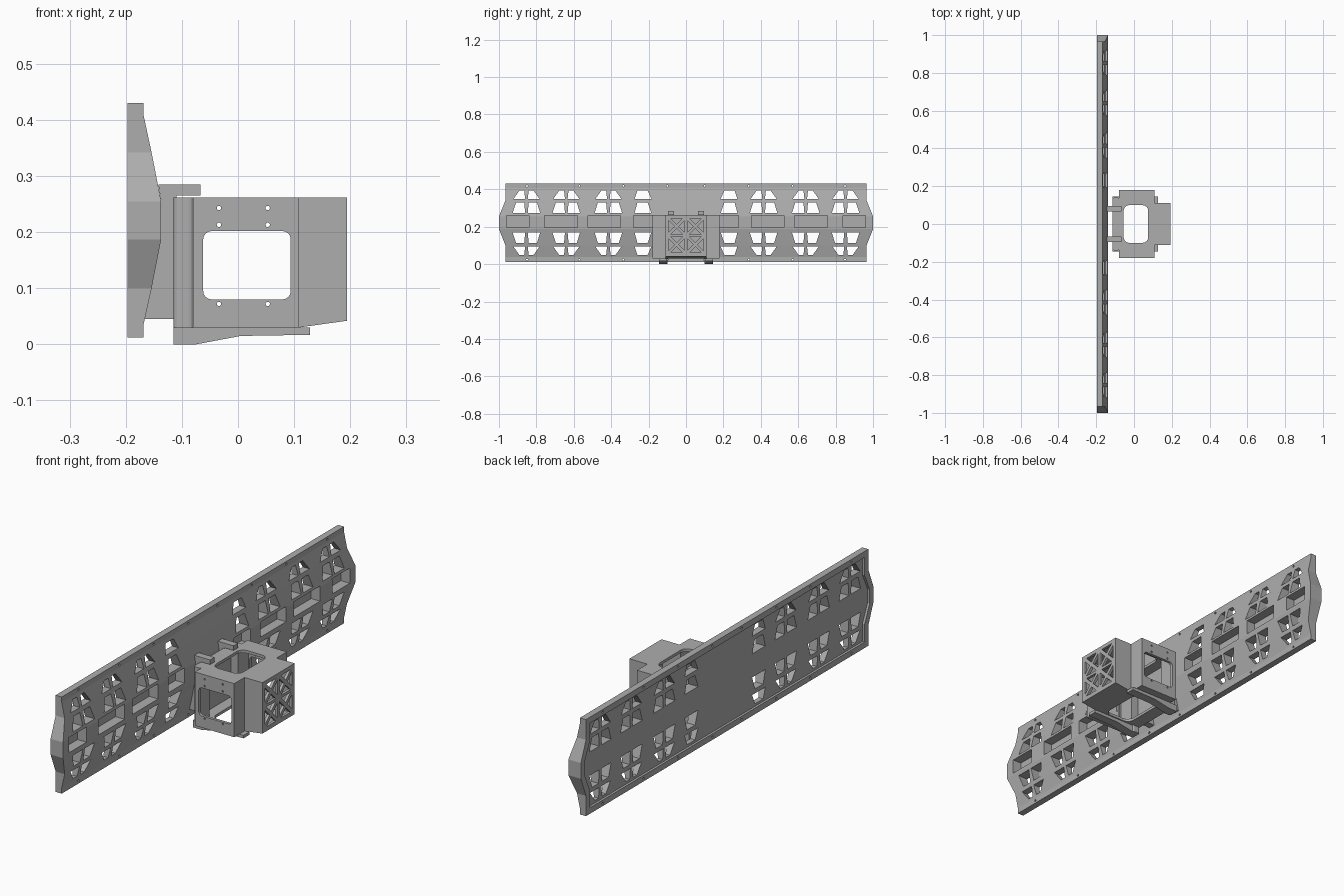
import bpy, bmesh, math

if "Cube" in bpy.data.objects:
    bpy.data.objects.remove(bpy.data.objects["Cube"])

grey = bpy.data.materials.new("light grey")
grey.diffuse_color = (0.42, 0.42, 0.42, 1)
grey.use_nodes = True
grey.node_tree.nodes["Principled BSDF"].inputs["Base Color"].default_value = grey.diffuse_color


def make(name, bm):
    bmesh.ops.recalc_face_normals(bm, faces=bm.faces)
    me = bpy.data.meshes.new(name)
    bm.to_mesh(me)
    bm.free()
    me.materials.append(grey)
    ob = bpy.data.objects.new(name, me)
    bpy.context.collection.objects.link(ob)
    return ob


def prism(name, polys, axis, a, b):
    """Extrude 2D outlines along an axis: x takes (y,z), y takes (x,z), z takes (x,y)."""
    place = {"x": lambda p, t: (t, p[0], p[1]),
             "y": lambda p, t: (p[0], t, p[1]),
             "z": lambda p, t: (p[0], p[1], t)}[axis]
    bm = bmesh.new()
    for poly in polys:
        lo = [bm.verts.new(place(p, a)) for p in poly]
        hi = [bm.verts.new(place(p, b)) for p in poly]
        bm.faces.new(lo)
        bm.faces.new(hi)
        for i in range(len(poly)):
            j = (i + 1) % len(poly)
            bm.faces.new((lo[i], lo[j], hi[j], hi[i]))
    return make(name, bm)


def cut(ob, cutter):
    m = ob.modifiers.new("cut", "BOOLEAN")
    m.operation, m.solver, m.object = "DIFFERENCE", "EXACT", cutter
    bpy.context.view_layer.objects.active = ob
    bpy.ops.object.modifier_apply(modifier=m.name)
    bpy.data.objects.remove(cutter)


def rect(x0, x1, y0, y1):
    return [(x0, y0), (x1, y0), (x1, y1), (x0, y1)]


def rounded(x0, x1, y0, y1, r):
    pts = []
    for k, (cx, cy) in enumerate([(x1 - r, y1 - r), (x0 + r, y1 - r), (x0 + r, y0 + r), (x1 - r, y0 + r)]):
        for i in range(5):
            t = math.pi / 2 * (k + i / 4)
            pts.append((cx + r * math.cos(t), cy + r * math.sin(t)))
    return pts


def circle(x, y, r, n=10):
    return [(x + r * math.cos(2 * math.pi * i / n), y + r * math.sin(2 * math.pi * i / n)) for i in range(n)]


# panel cross-section levels: height, front x, half length
LEVELS = [(0.012, -0.168, 0.965), (0.037, -0.168, 0.965), (0.10, -0.154, 0.965),
          (0.187, -0.137, 1.0), (0.255, -0.137, 1.0), (0.342, -0.154, 0.965),
          (0.407, -0.168, 0.965), (0.43, -0.168, 0.965)]
MID = 0.221


def loft(name, back, front=None, inset=0.0):
    bm = bmesh.new()
    rings = []
    for z, x, h in LEVELS:
        z = MID + (z - MID) * (1 - inset / 0.209)
        x = x if front is None else front
        h -= inset
        rings.append([bm.verts.new(c) for c in ((back, -h, z), (x, -h, z), (x, h, z), (back, h, z))])
    for r, s in zip(rings, rings[1:]):
        for i in range(4):
            j = (i + 1) % 4
            bm.faces.new((r[i], r[j], s[j], s[i]))
    bm.faces.new(rings[0])
    bm.faces.new(rings[-1])
    return make(name, bm)


# long panel with shallow recess at the back
panel = loft("panel", -0.197)
cut(panel, loft("recess_cutter", -0.25, -0.187, 0.026))

# truss openings, mirrored in length and height
holes = []
for sy in (-1, 1):
    for sz in (-1, 1):
        for d0, d1, w0, w1 in ((0.051, 0.108, 0.074, 0.056), (0.127, 0.172, 0.070, 0.038)):
            for c in (0.853, 0.64, 0.415, 0.225):
                for side in (-1, 1):
                    if c < 0.3:        # single opening beside the centre
                        if side < 0:
                            continue
                        quad = [(-0.04, d0), (0.05, d0), (0.035, d1), (-0.02, d1)]
                    else:
                        quad = [(side * 0.007, d0), (side * w0, d0), (side * w1, d1), (side * 0.012, d1)]
                    holes.append([(sy * (c + y), MID + sz * z) for y, z in quad])
        for y in (0.1, 0.335, 0.57, 0.85):
            holes.append(circle(sy * y, MID + sz * 0.197, 0.005, 8))
cut(panel, prism("truss_cutter", holes, "x", -0.3, 0))

# blind pockets along the middle
pockets = [rect(min(s * a, s * b), max(s * a, s * b), 0.195, 0.26)
           for s in (-1, 1) for a, b in ((0.84, 0.96), (0.58, 0.757), (0.35, 0.525), (0.17, 0.28))]
cut(panel, prism("pocket_cutter", pockets, "x", -0.18, 0))


# cross-shaped hollow housing
def cross(t):
    return [(-0.115 + t, -0.11 + t), (-0.08 + t, -0.11 + t), (-0.08 + t, -0.18 + t), (0.108 - t, -0.18 + t),
            (0.108 - t, -0.11 + t), (0.194 - t, -0.11 + t), (0.194 - t, 0.11 - t), (0.108 - t, 0.11 - t),
            (0.108 - t, 0.18 - t), (-0.08 + t, 0.18 - t), (-0.08 + t, 0.11 - t), (-0.115 + t, 0.11 - t)]


def slope_nose(ob, dz):
    for v in ob.data.vertices:
        if v.co.x > 0.15 and v.co.z < 0.1:
            v.co.z += dz


housing = prism("housing", [cross(0)], "z", 0.03, 0.262)
slope_nose(housing, 0.012)
cavity = prism("cavity_cutter", [cross(0.012)], "z", 0.042, 0.25)
slope_nose(cavity, 0.012)
cut(housing, cavity)
cut(housing, prism("shaft_cutter", [rounded(-0.055, 0.075, -0.1, 0.1, 0.03)], "z", -0.1, 0.4))

# side windows and bolt holes
windows = [rounded(-0.062, 0.094, 0.08, 0.202, 0.015)]
windows += [circle(x, z, 0.004) for x in (-0.034, 0.053) for z in (0.072, 0.213, 0.243)]
cut(housing, prism("window_cutter", windows, "y", -0.3, 0.3))

# triangular lattice on the outer end: four panes, each split by an X
tris = []
for cy in (-0.05, 0.05):
    for cz in (0.104, 0.202):
        for k in range(4):
            a = k * math.pi / 2
            tris.append([(cy + u * math.cos(a) - v * math.sin(a), cz + u * math.sin(a) + v * math.cos(a))
                         for u, v in ((0.011, 0), (0.043, -0.032), (0.043, 0.032))])
cut(housing, prism("lattice_cutter", tris, "x", 0.15, 0.25))

for s, tag in ((-1, "front"), (1, "back")):
    # arms hooking the housing onto the panel
    prism("arm_" + tag, [[(-0.166, 0.045), (-0.11, 0.045), (-0.11, 0.265), (-0.067, 0.265), (-0.067, 0.285),
                          (-0.142, 0.285), (-0.137, 0.255), (-0.137, 0.187)]], "y", s * 0.065, s * 0.095)
    # sloping skid below the housing
    prism("skid_" + tag, [[(-0.115, 0), (-0.075, 0), (0.005, 0.015), (0.128, 0.017), (0.128, 0.03),
                           (-0.115, 0.03)]], "y", s * 0.105, s * 0.145)
    # upright post at the inner corner
    prism("post_" + tag, [rounded(-0.115, -0.078, min(s * 0.1, s * 0.14), max(s * 0.1, s * 0.14), 0.01)],
          "z", 0.0, 0.262)
